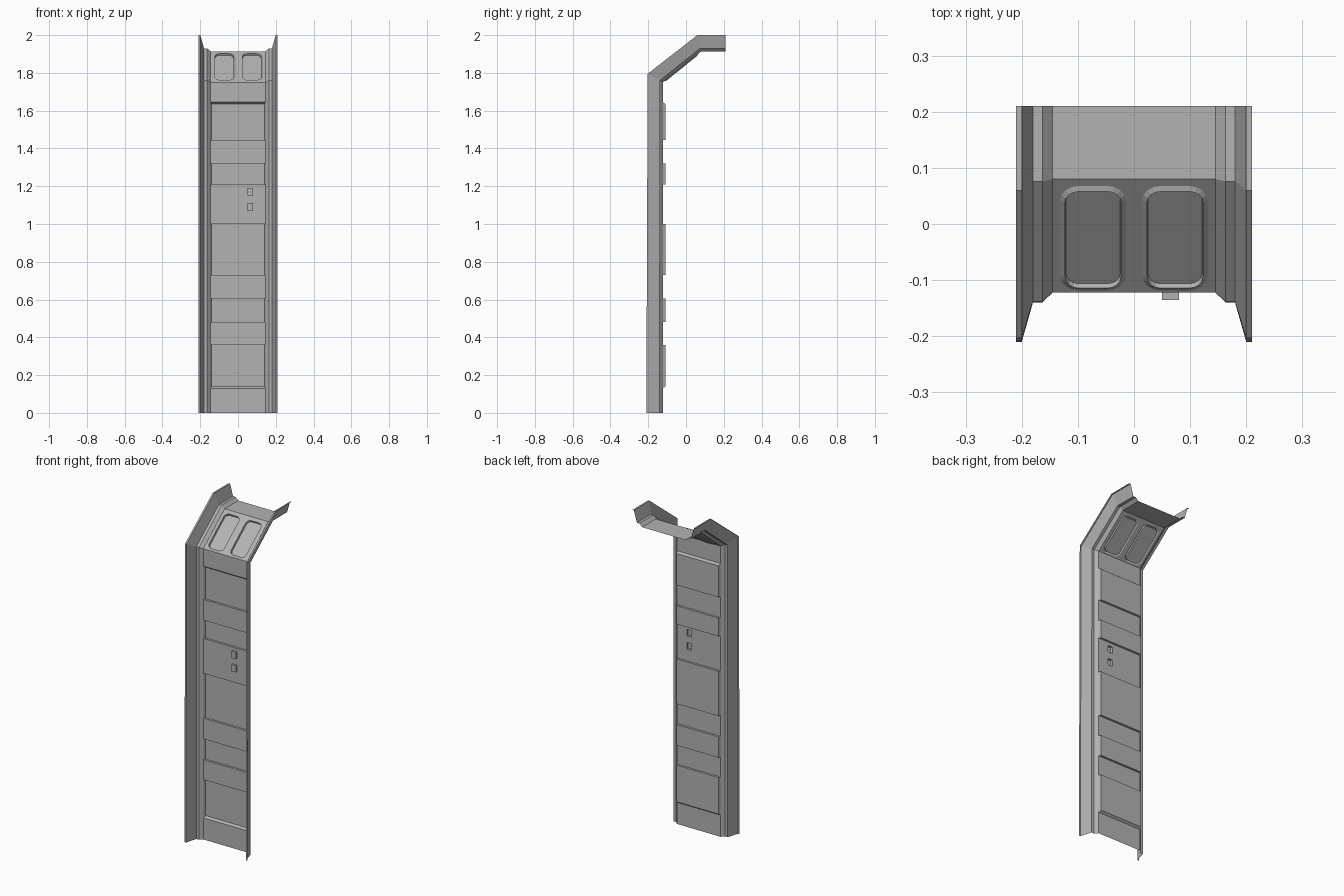
import bpy, bmesh, math
from mathutils import Vector

if "Cube" in bpy.data.objects:
    bpy.data.objects.remove(bpy.data.objects["Cube"])

FRONT = Vector((0, -1, 0.6))   # general outward direction of the sheet
HALF = 0.145                   # half width of the inset panel
Y = -0.122                     # front plane of the inset panel

# Darker grey for the whole panel
grey = bpy.data.materials.new("dark_grey")
grey.diffuse_color = (0.45, 0.45, 0.45, 1)
grey.use_nodes = True
grey.node_tree.nodes["Principled BSDF"].inputs["Base Color"].default_value = grey.diffuse_color


def finish(bm, name):
    """Make normals face the front and turn the bmesh into an object."""
    bmesh.ops.remove_doubles(bm, verts=bm.verts, dist=1e-5)
    bmesh.ops.recalc_face_normals(bm, faces=bm.faces)
    if sum(f.normal.dot(FRONT) * f.calc_area() for f in bm.faces) < 0:
        bmesh.ops.reverse_faces(bm, faces=bm.faces)
    me = bpy.data.meshes.new(name)
    bm.to_mesh(me)
    bm.free()
    me.materials.append(grey)
    ob = bpy.data.objects.new(name, me)
    bpy.context.collection.objects.link(ob)
    return ob


def skin(bm, rows):
    """Quads between neighbouring rows of points."""
    vs = [[bm.verts.new(p) for p in r] for r in rows]
    for a, b in zip(vs, vs[1:]):
        for i in range(len(a) - 1):
            bm.faces.new((a[i], a[i + 1], b[i + 1], b[i]))


# Side rails: stepped profile (x, depth fraction) swept along the bent path
outer = [(-0.21, 0), (-0.203, 1.795), (0.06, 2.0), (0.21, 2.0)]
inner = [(Y, 0), (Y, 1.75), (0.08, 1.913), (0.21, 1.913)]
profile = [(0.21, 0), (0.20, 0), (0.18, 0.8), (0.163, 0.8), (HALF, 1)]
for side, name in ((-1, "left_rail"), (1, "right_rail")):
    bm = bmesh.new()
    skin(bm, [[(side * x, o[0] + t * (i[0] - o[0]), o[1] + t * (i[1] - o[1]))
               for x, t in profile] for o, i in zip(outer, inner)])
    finish(bm, name)

# Upright panel: a grid with recesses pushed back and two buttons pulled out
recesses = [(0.13, 0.36), (0.48, 0.605), (0.73, 1.0), (1.21, 1.32), (1.445, 1.645)]
buttons = [(1.07, 1.11), (1.15, 1.19)]
xs = [-HALF, 0.05, 0.08, HALF]
zs = sorted({0, 1.75} | {z for r in recesses + buttons for z in r})
bm = bmesh.new()
skin(bm, [[(x, Y, z) for x in xs] for z in zs])


def push(x0, x1, z0, z1, dy):
    faces = []
    for f in bm.faces:
        c = f.calc_center_median()
        if x0 < c.x < x1 and z0 < c.z < z1 and abs(f.normal.y) > 0.9 and abs(c.y - Y) < 1e-4:
            faces.append(f)
    new = bmesh.ops.extrude_face_region(bm, geom=faces)["geom"]
    bmesh.ops.delete(bm, geom=faces, context="FACES")
    for v in [g for g in new if isinstance(g, bmesh.types.BMVert)]:
        v.co.y += dy
        v.co.x = max(-0.14, min(0.14, v.co.x))   # slanted side walls
        # the lowest and highest ledges are sloped
        if abs(v.co.z - 0.13) < 1e-4:
            v.co.z += 0.01
        if abs(v.co.z - 1.645) < 1e-4:
            v.co.z -= 0.01
    bm.normal_update()


bm.normal_update()
for z0, z1 in recesses:
    push(-HALF, HALF, z0, z1, 0.013)
for z0, z1 in buttons:
    push(0.05, 0.08, z0, z1, -0.013)
finish(bm, "wall_panel")

# Sloped panel with two rounded, rimmed window recesses
a, b = Vector((0, *inner[1])), Vector((0, *inner[2]))
L = (b - a).length
up = (b - a) / L
n = Vector((0, -up.z, up.y))


def on_slope(u, v, h=0):
    return a + Vector((u, 0, 0)) + up * v + n * h


def rounded(x0, x1, v0, v1, r, h, seg=4):
    pts = []
    for k, (cx, cv) in enumerate(((x0 + r, v0 + r), (x1 - r, v0 + r),
                                  (x1 - r, v1 - r), (x0 + r, v1 - r))):
        for i in range(seg + 1):
            t = math.pi * (1 + k / 2 + i / seg / 2)
            pts.append(on_slope(cx + r * math.cos(t), cv + r * math.sin(t), h))
    return pts


bm = bmesh.new()
for x0, x1 in ((-HALF, 0), (0, HALF)):
    w0, w1 = (-0.132, -0.014) if x0 < 0 else (0.014, 0.132)
    loops = []
    for inset, h in ((0, 0), (0.009, 0.005), (0.011, -0.005)):
        pts = rounded(w0 + inset, w1 - inset, 0.005 + inset, 0.244 - inset, 0.034 - inset, h)
        loops.append([bm.verts.new(p) for p in pts])
    N = len(loops[0])
    for p, q in zip(loops, loops[1:]):
        for i in range(N):
            j = (i + 1) % N
            bm.faces.new((p[i], p[j], q[j], q[i]))
    bm.faces.new(loops[-1])
    # surrounding sheet: corner fans and straight borders
    corners = [bm.verts.new(on_slope(u, v)) for u, v in ((x0, 0), (x1, 0), (x1, L), (x0, L))]
    m = N // 4
    for k in range(4):
        for i in range(m - 1):
            bm.faces.new((corners[k], loops[0][k * m + i + 1], loops[0][k * m + i]))
        bm.faces.new((corners[k], corners[(k + 1) % 4],
                      loops[0][(k + 1) * m % N], loops[0][k * m + m - 1]))
finish(bm, "sloped_window_panel")

# Flat top panel
bm = bmesh.new()
skin(bm, [[(x, y, z) for x in (-HALF, HALF)] for y, z in inner[2:]])
finish(bm, "top_panel")
